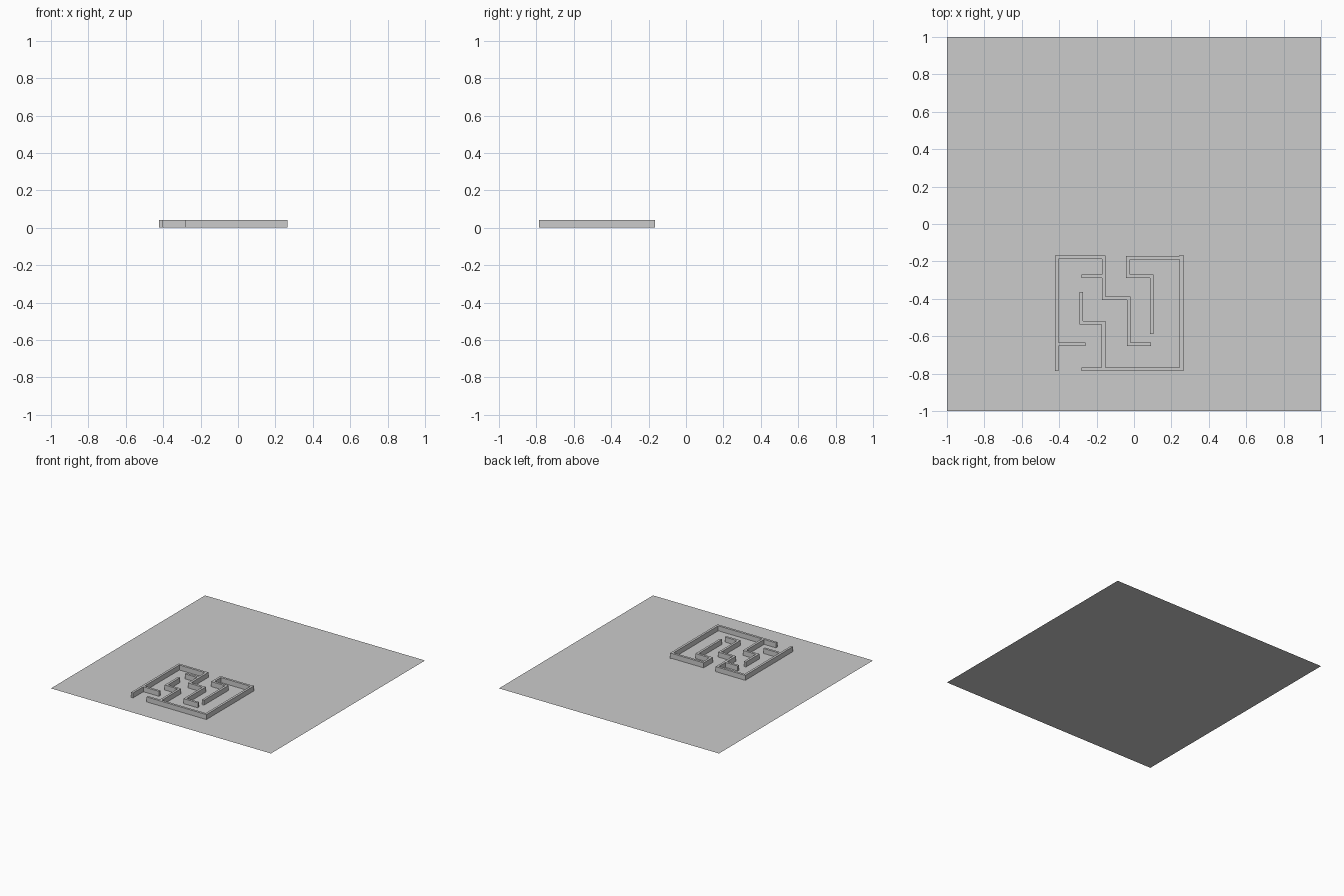
import bpy, bmesh
from mathutils import Vector

if "Cube" in bpy.data.objects:
    bpy.data.objects.remove(bpy.data.objects["Cube"])

HEIGHT = 0.041
HALF = 0.0095  # half of the wall thickness


def wall(name, points, height=HEIGHT):
    """Sweep a mitred wall along a centreline of right-angled turns."""
    pts = [Vector(p) for p in points]
    left, right = [], []
    for i, p in enumerate(pts):
        normals = []
        if i > 0:
            d = (p - pts[i - 1]).normalized()
            normals.append(Vector((-d.y, d.x)))
        if i < len(pts) - 1:
            d = (pts[i + 1] - p).normalized()
            normals.append(Vector((-d.y, d.x)))
        offset = sum(normals, Vector((0, 0))) * HALF
        left.append(p + offset)
        right.append(p - offset)
    outline = right + left[::-1]
    bm = bmesh.new()
    base = bm.faces.new([bm.verts.new((q.x, q.y, 0)) for q in outline])
    ext = bmesh.ops.extrude_face_region(bm, geom=[base], use_keep_orig=True)
    top = [v for v in ext["geom"] if isinstance(v, bmesh.types.BMVert)]
    bmesh.ops.translate(bm, vec=(0, 0, height), verts=top)
    bmesh.ops.recalc_face_normals(bm, faces=bm.faces)
    mesh = bpy.data.meshes.new(name)
    bm.to_mesh(mesh)
    bm.free()
    obj = bpy.data.objects.new(name, mesh)
    bpy.context.collection.objects.link(obj)


# Flat ground sheet
bpy.ops.mesh.primitive_plane_add(size=2)
bpy.context.object.name = "ground_plane"

# Outer left wall, continuing through the middle of the maze
wall("left_and_centre_wall", [(-0.412, -0.787), (-0.412, -0.177), (-0.161, -0.177),
                              (-0.161, -0.398), (-0.029, -0.398), (-0.029, -0.644),
                              (0.092, -0.644)])
wall("upper_stub", [(-0.28, -0.28), (-0.1705, -0.28)])
wall("lower_left_stub", [(-0.4025, -0.644), (-0.26, -0.644)])

# Outer right and bottom walls
wall("right_and_bottom_wall", [(0.254, -0.166), (0.254, -0.777), (-0.28, -0.777)])

# Top right wall, hooking down into the maze
wall("top_right_hook_wall", [(0.2445, -0.18), (-0.032, -0.18), (-0.032, -0.28),
                             (0.094, -0.28), (0.094, -0.589)])

# Inner wall rising from the bottom wall
wall("inner_left_wall", [(-0.163, -0.7675), (-0.163, -0.528), (-0.281, -0.528),
                         (-0.281, -0.363)])
